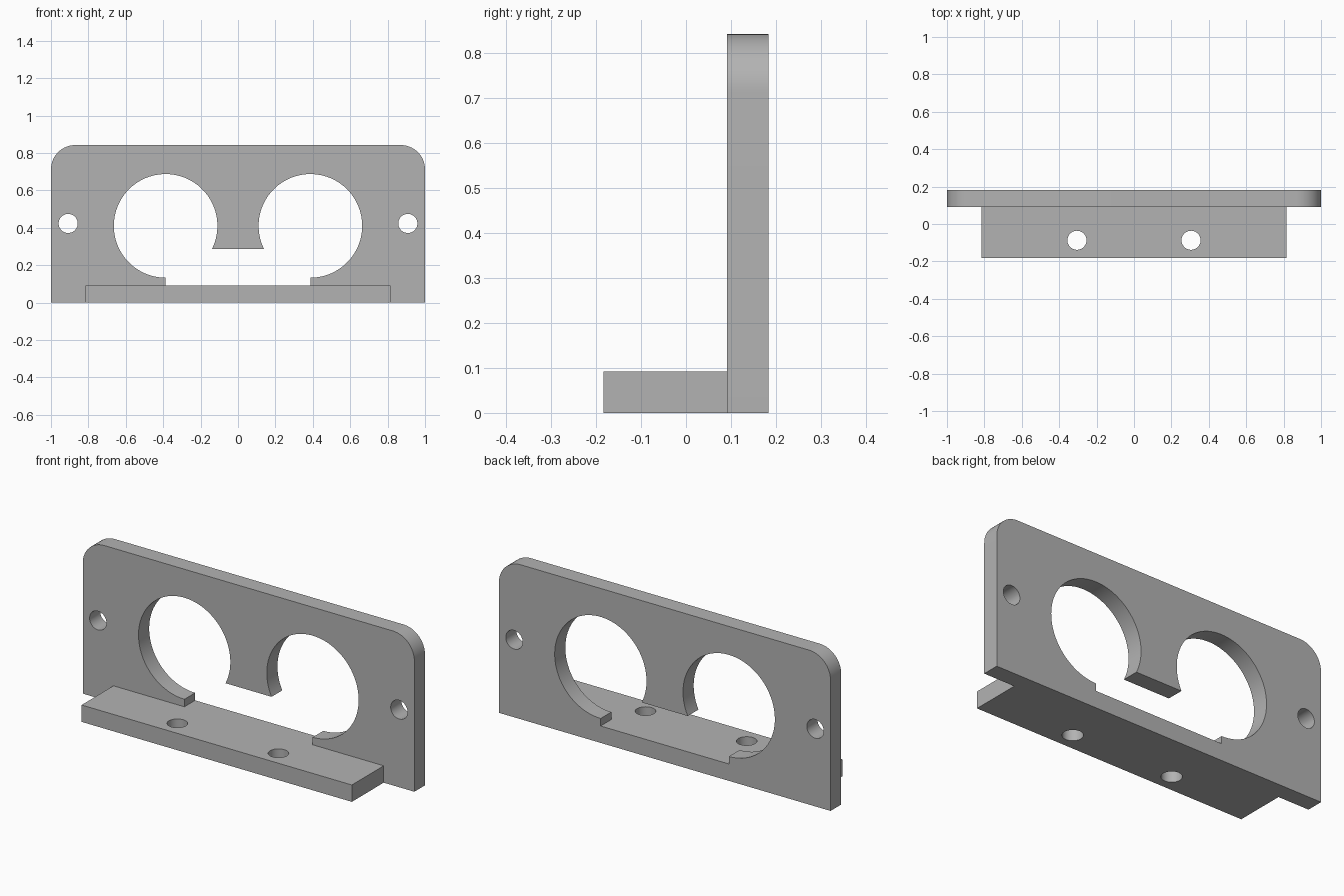
import bpy, bmesh
from math import sin, cos, pi, asin, radians
from mathutils import Matrix

cube = bpy.data.objects.get("Cube")
if cube:
    bpy.data.objects.remove(cube, do_unlink=True)

grey = bpy.data.materials.new("plain grey")
grey.use_nodes = True
colour = (0.45, 0.45, 0.45, 1)
grey.diffuse_color = colour
grey.node_tree.nodes["Principled BSDF"].inputs["Base Color"].default_value = colour

THICK = 0.092
BACK = 0.183
HEIGHT = 0.842


def arc(cx, cy, r, start, end, steps):
    angles = [start + (end - start) * i / steps for i in range(steps + 1)]
    return [(cx + r * cos(a), cy + r * sin(a)) for a in angles]


def circle(cx, cy, r):
    return arc(cx, cy, r, 0, 2 * pi, 48)[:-1]


def mirrored(points):
    return [(-x, y) for x, y in reversed(points)]


def slab(name, outlines, matrix):
    """Extrude a flat outline with holes into a solid slab."""
    curve = bpy.data.curves.new(name, "CURVE")
    curve.dimensions = "2D"
    curve.fill_mode = "BOTH"
    curve.extrude = THICK / 2
    for points in outlines:
        spline = curve.splines.new("POLY")
        spline.points.add(len(points) - 1)
        for p, (x, y) in zip(spline.points, points):
            p.co = (x, y, 0, 1)
        spline.use_cyclic_u = True
    temp = bpy.data.objects.new(name + " outline", curve)
    bpy.context.collection.objects.link(temp)
    bpy.context.view_layer.update()
    mesh = bpy.data.meshes.new_from_object(
        temp.evaluated_get(bpy.context.evaluated_depsgraph_get()))
    bpy.data.objects.remove(temp, do_unlink=True)

    bm = bmesh.new()
    bm.from_mesh(mesh)
    bmesh.ops.remove_doubles(bm, verts=bm.verts, dist=1e-5)
    bmesh.ops.transform(bm, matrix=matrix, verts=bm.verts)
    bmesh.ops.recalc_face_normals(bm, faces=bm.faces)
    bm.to_mesh(mesh)
    bm.free()
    mesh.materials.clear()
    mesh.materials.append(grey)
    obj = bpy.data.objects.new(name, mesh)
    bpy.context.collection.objects.link(obj)
    bpy.ops.object.select_all(action="DESELECT")
    obj.select_set(True)
    bpy.context.view_layer.objects.active = obj
    bpy.ops.object.shade_smooth_by_angle(angle=radians(30))
    return obj


# Upright plate: rounded top corners, two screw holes, joined round openings
corner = 0.13
right_edge = [(1, 0)] + arc(1 - corner, HEIGHT - corner, corner, 0, pi / 2, 16)
outline = right_edge + mirrored(right_edge)

eye_x, eye_z, eye_r, tab_z = 0.387, 0.41, 0.277, 0.287
inner_end = pi + asin((eye_z - tab_z) / eye_r)
right_eye = [(eye_x, THICK)] + arc(eye_x, eye_z, eye_r, -pi / 2, inner_end, 72)
opening = right_eye + mirrored(right_eye)

slab("upright_plate",
     [outline, opening, circle(-0.908, 0.423, 0.051), circle(0.908, 0.423, 0.051)],
     Matrix.Translation((0, BACK - THICK / 2, 0)) @ Matrix.Rotation(pi / 2, 4, "X"))

# Base flange with two mounting holes
front, rear, half = -BACK, BACK - THICK, 0.815
slab("base_flange",
     [[(-half, front), (half, front), (half, rear), (-half, rear)],
      circle(-0.305, -0.087, 0.051), circle(0.305, -0.087, 0.051)],
     Matrix.Translation((0, 0, THICK / 2)))
